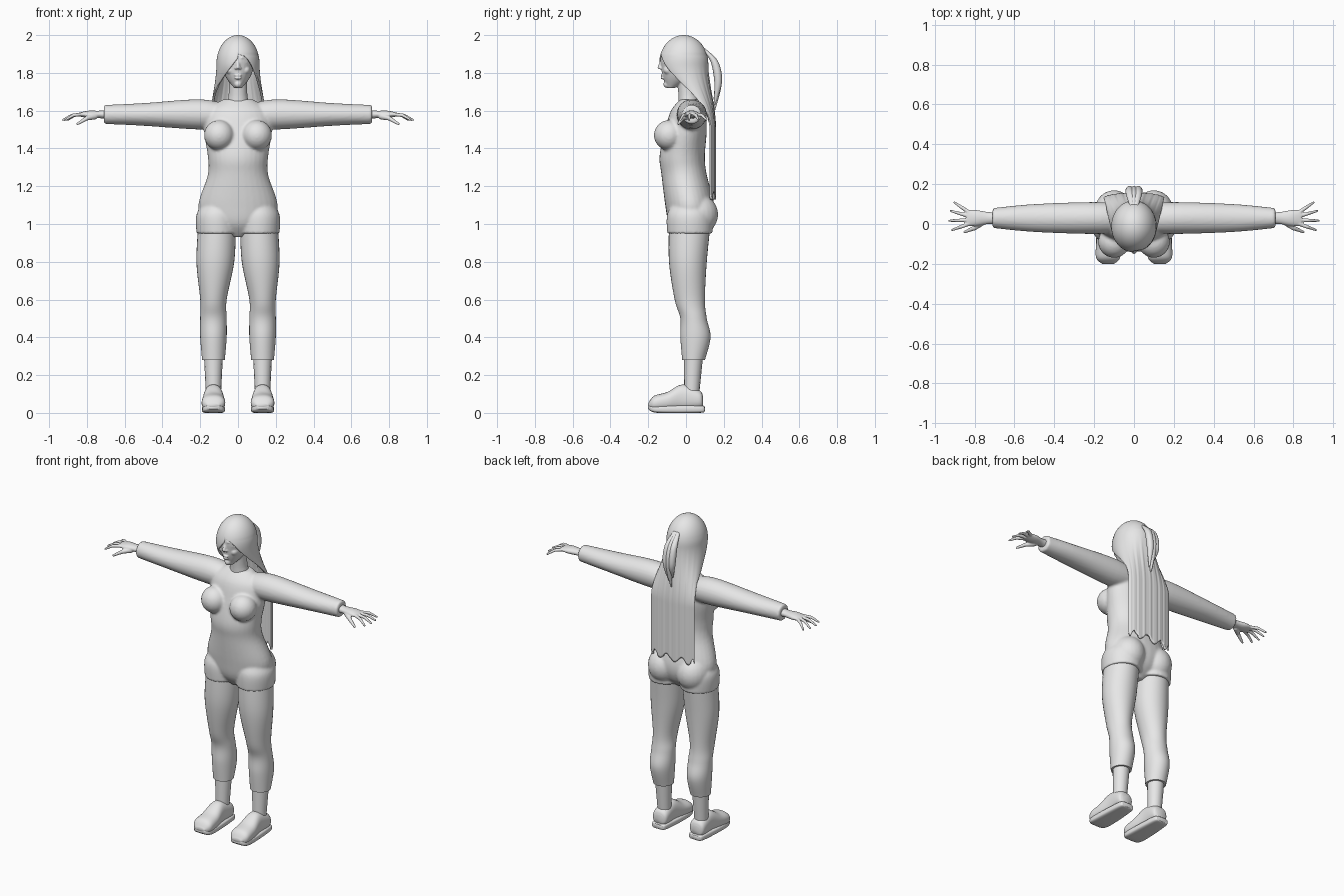
import bpy, bmesh, math
from mathutils import Vector, Matrix

default_cube = bpy.data.objects.get("Cube")
if default_cube:
    bpy.data.objects.remove(default_cube, do_unlink=True)

grey = bpy.data.materials.new("light_grey")
grey.use_nodes = True
grey.diffuse_color = (.8, .8, .8, 1)
grey.node_tree.nodes["Principled BSDF"].inputs["Base Color"].default_value = grey.diffuse_color


def spline(rows, steps=6):
    """Smoothly resample a list of equal-length rows."""
    result = []
    last = len(rows) - 1
    for index in range(last):
        before, after = rows[max(index - 1, 0)], rows[min(index + 2, last)]
        for step in range(steps):
            t = step / steps
            row = []
            for a, b, c, d in zip(before, rows[index], rows[index + 1], after):
                start_slope, end_slope = (c - a) / 2, (d - b) / 2
                ease = t * t * (3 - 2 * t)
                row.append(b + ease * (c - b) + t * (1 - t) * ((1 - t) * start_slope - t * end_slope))
            result.append(row)
    return result + [rows[last]]


def loft(bm, rings, axis="z", side=1, square=1, segments=32):
    """Closed tube; each ring is position on the axis, two centres, two radii."""
    loops = []
    for place, centre_u, centre_v, radius_u, radius_v in spline(rings):
        loop = []
        for index in range(segments):
            angle = math.tau * index / segments
            cosine, sine = math.cos(angle), math.sin(angle)
            u = centre_u + radius_u * math.copysign(abs(cosine) ** square, cosine)
            v = centre_v + radius_v * math.copysign(abs(sine) ** square, sine)
            x, y, z = {"x": (place, u, v), "y": (u, place, v), "z": (u, v, place)}[axis]
            loop.append(bm.verts.new((x * side, y, z)))
        loops.append(loop)
    for lower, upper in zip(loops, loops[1:]):
        bmesh.ops.bridge_loops(bm, edges=ring_edges(bm, lower) + ring_edges(bm, upper))
    bm.faces.new(loops[0])
    bm.faces.new(loops[-1])


def ring_edges(bm, loop):
    """Edges around one ring, made when missing."""
    pairs = zip(loop, loop[1:] + loop[:1])
    return [bm.edges.get(pair) or bm.edges.new(pair) for pair in pairs]


def ball(bm, centre, radii):
    placing = Matrix.Translation(centre) @ Matrix.Diagonal((*radii, 1))
    bmesh.ops.create_uvsphere(bm, u_segments=24, v_segments=16, radius=1, matrix=placing)


def bone(bm, start, end, start_radius, end_radius):
    """Tapered rod with round ends."""
    start, end = Vector(start), Vector(end)
    turn = (end - start).to_track_quat("Z", "Y").to_matrix().to_4x4()
    bmesh.ops.create_cone(bm, cap_ends=True, segments=16, radius1=start_radius, radius2=end_radius,
                          depth=(end - start).length, matrix=Matrix.Translation((start + end) / 2) @ turn)
    ball(bm, start, [start_radius] * 3)
    ball(bm, end, [end_radius] * 3)


def finish(bm, name, voxel=None):
    """Make the object; a voxel size blends its overlapping pieces into one skin."""
    bmesh.ops.recalc_face_normals(bm, faces=bm.faces)
    mesh = bpy.data.meshes.new(name)
    bm.to_mesh(mesh)
    bm.free()
    mesh.materials.append(grey)
    part = bpy.data.objects.new(name, mesh)
    bpy.context.collection.objects.link(part)
    bpy.ops.object.select_all(action="DESELECT")
    part.select_set(True)
    bpy.context.view_layer.objects.active = part
    bpy.ops.object.shade_smooth_by_angle(angle=math.radians(50))
    if voxel:
        blend = part.modifiers.new("blend", "REMESH")
        blend.mode, blend.voxel_size, blend.use_smooth_shade = "VOXEL", voxel, True
        soften = part.modifiers.new("soften", "SMOOTH")
        soften.factor, soften.iterations = .5, 4
    return part


# Top: torso, bust, hips and sleeves blended into one skin
bm = bmesh.new()
loft(bm, [(.93, 0, .01, .04, .05), (1, 0, .02, .17, .11), (1.1, 0, .02, .21, .13),
          (1.26, 0, -.01, .16, .12), (1.36, 0, -.02, .16, .12), (1.5, 0, 0, .18, .11),
          (1.6, 0, .01, .16, .09), (1.66, 0, .02, .08, .05)])
for side in (-1, 1):
    loft(bm, [(.05, .03, 1.57, .07, .06), (.2, .03, 1.58, .08, .08), (.5, .03, 1.58, .07, .06),
              (.71, .03, 1.58, .05, .05)], "x", side)
    loft(bm, [(.95, .11, .02, .11, .12), (1.05, .11, .02, .11, .12), (1.13, .1, .02, .07, .08)], "z", side)
    ball(bm, (side * .1, -.09, 1.47), (.08, .08, .08))
    ball(bm, (side * .1, .06, 1.05), (.1, .11, .11))
finish(bm, "long_sleeved_top", .008)

for side, label in ((1, "left"), (-1, "right")):
    # Trouser leg
    bm = bmesh.new()
    loft(bm, [(.28, .13, .04, .06, .06), (.4, .13, .05, .07, .08), (.5, .13, .04, .07, .07),
              (.6, .13, .02, .07, .08), (.8, .12, .01, .1, .1), (1, .11, .02, .1, .11)], "z", side)
    finish(bm, label + "_trouser_leg")

    # Ankle
    bm = bmesh.new()
    bone(bm, (side * .13, .03, .1), (side * .13, .04, .3), .04, .05)
    finish(bm, label + "_ankle")

    # Clog upper and its sole
    bm = bmesh.new()
    loft(bm, [(-.2, .13, .04, .03, .01), (-.17, .13, .05, .06, .04), (-.1, .13, .06, .06, .05),
              (-.02, .13, .08, .05, .07), (.07, .13, .07, .05, .05), (.09, .13, .06, .03, .03)],
         "y", side, .85)
    finish(bm, label + "_shoe")
    bm = bmesh.new()
    loft(bm, [(-.2, .13, .03, .03, .01), (-.15, .13, .02, .06, .02), (.07, .13, .02, .05, .02),
              (.1, .13, .02, .03, .01)], "y", side, .5)
    finish(bm, label + "_shoe_sole")

    # Hand: palm, four fingers fanned by a rule, and a thumb
    bm = bmesh.new()
    loft(bm, [(.66, .03, 1.58, .03, .03), (.73, .03, 1.58, .03, .02), (.79, .03, 1.58, .04, .02),
              (.84, .03, 1.58, .04, .01)], "x", side)
    for finger in range(4):
        spread = math.radians(finger * 18 - 20)
        length = .1 - .008 * abs(finger - 1.3)
        aim = Vector((side * math.cos(spread), math.sin(spread), -.1)) * length
        root = Vector((side * .83, finger * .02, 1.58))
        middle = root + aim / 2
        bone(bm, root, middle, .01, .009)
        bone(bm, middle, root + aim - Vector((0, 0, .02)), .009, .006)
    knuckle = (side * .8, -.02, 1.56)
    bone(bm, (side * .76, .01, 1.57), knuckle, .017, .012)
    bone(bm, knuckle, (side * .85, -.04, 1.53), .012, .007)
    finish(bm, label + "_hand", .004)

# Head, neck and face
bm = bmesh.new()
loft(bm, [(1.72, 0, -.08, .02, .02), (1.77, 0, -.04, .06, .08), (1.82, 0, -.03, .08, .1),
          (1.9, 0, -.02, .09, .11), (1.97, 0, -.01, .04, .05)])
loft(bm, [(1.6, 0, .02, .07, .06), (1.68, 0, .01, .05, .05), (1.78, 0, 0, .05, .05)])
bone(bm, (0, -.125, 1.87), (0, -.14, 1.83), .008, .011)
for lip_height in (1.787, 1.773):
    ball(bm, (0, -.125, lip_height), (.02, .01, .007))
ball(bm, (0, -.1, 1.74), (.02, .02, .02))
for side in (-1, 1):
    ball(bm, (side * .01, -.134, 1.825), (.008, .01, .007))
    ball(bm, (side * .035, -.11, 1.855), (.016, .014, .009))
    bone(bm, (side * .02, -.13, 1.88), (side * .055, -.11, 1.88), .006, .005)
    ball(bm, (side * .04, -.09, 1.815), (.025, .03, .025))
finish(bm, "head", .004)

# Long hair: an open shell, round over the skull, parted at the face,
# flattening into a curtain behind the shoulders
crown, brow, hem, columns = 2, 1.85, 1.15, 90
heights = [brow + (crown - brow) * math.cos(math.radians(degree)) for degree in range(0, 90, 5)]
heights += [brow + (hem - brow) * step / 60 for step in range(61)]
bm = bmesh.new()
grid = []
for height in heights:
    above = max(0, height - brow) / (crown - brow)
    dome = math.sqrt(max(0, 1 - above * above))
    fall = min(1, max(0, brow - height) / .35)
    flat = fall * fall * (3 - 2 * fall)
    half_width = dome * (.114 + .04 * flat)
    half_depth = dome * (.13 - .1 * flat)
    centre = -.012 + .14 * flat
    left_edge = min(1.7, 3 * math.sqrt(max(0, 1.9 - height)))
    right_edge = min(1.7, max(0, 7 * (1.88 - height)))
    ripple = .04 * fall
    fray = .02 * max(0, 1.3 - height) / .15
    row = []
    for column in range(columns + 1):
        angle = left_edge + (math.tau - left_edge - right_edge) * column / columns
        wave = 1 + ripple * (math.sin(angle * 23) + math.sin(angle * 41) / 2)
        row.append(bm.verts.new((half_width * math.sin(angle),
                                 centre - half_depth * wave * math.cos(angle),
                                 height + fray * math.sin(angle * 9))))
    grid.append(row)
for upper, lower in zip(grid, grid[1:]):
    for column in range(columns):
        bm.faces.new((upper[column], upper[column + 1], lower[column + 1], lower[column]))
bmesh.ops.remove_doubles(bm, verts=bm.verts, dist=.0002)
hair = finish(bm, "long_hair")
thickness = hair.modifiers.new("thickness", "SOLIDIFY")
thickness.thickness, thickness.offset = .012, -1

# Tied lock of three strands hanging at the back
bm = bmesh.new()
for shift, tip in ((-.02, 1.66), (0, 1.6), (.02, 1.63)):
    loft(bm, [(1.93, shift / 2, .09, .01, .01), (1.86, shift, .15, .02, .02),
              (1.75, shift, .17, .02, .02), (tip, shift / 2, .15, .004, .004)])
finish(bm, "tied_lock")
